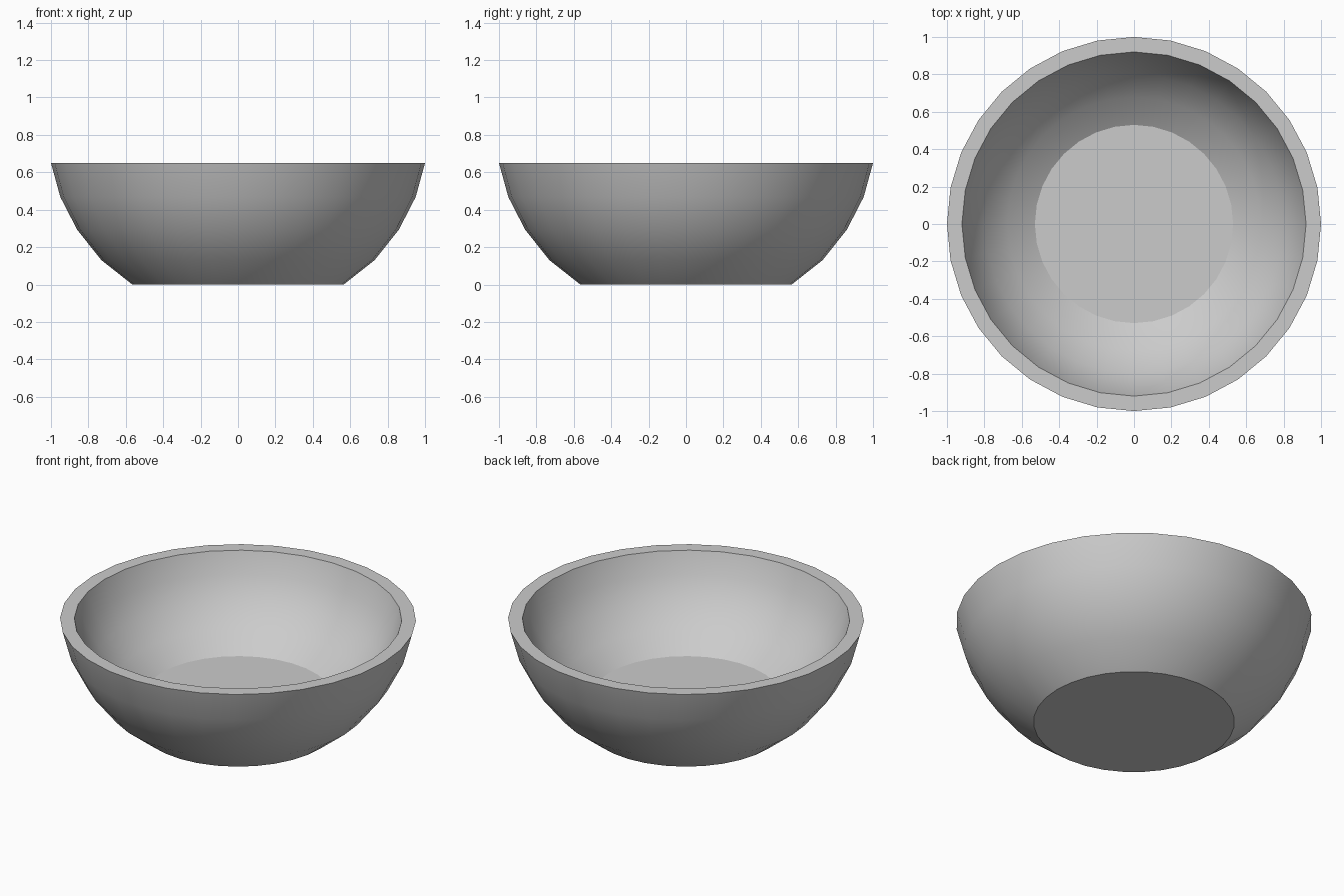
import bpy
import bmesh
from math import sin, cos, tau, radians

if "Cube" in bpy.data.objects:
    bpy.data.objects.remove(bpy.data.objects["Cube"])

SIDES = 32

# Wall profile (radius, height): outer foot up to the rim, then down to the inner floor
outer = [(0.565, 0.0), (0.73, 0.13), (0.86, 0.293), (0.95, 0.468), (1.0, 0.65)]
inner = [(0.92, 0.65), (0.877, 0.52), (0.797, 0.39), (0.678, 0.27), (0.53, 0.175)]


def lathe(name, profile):
    """Revolve an open profile around z and cap both ends."""
    bm = bmesh.new()
    rings = [[bm.verts.new((r * cos(tau * i / SIDES), r * sin(tau * i / SIDES), z))
              for i in range(SIDES)] for r, z in profile]
    for a, b in zip(rings, rings[1:]):
        for i in range(SIDES):
            j = (i + 1) % SIDES
            bm.faces.new((a[i], a[j], b[j], b[i]))
    bm.faces.new(rings[0][::-1])   # underside
    bm.faces.new(rings[-1])        # inner floor
    bmesh.ops.recalc_face_normals(bm, faces=bm.faces)
    mesh = bpy.data.meshes.new(name)
    bm.to_mesh(mesh)
    bm.free()
    obj = bpy.data.objects.new(name, mesh)
    bpy.context.collection.objects.link(obj)
    return obj


# Bowl with smooth walls and crisp rim, foot and floor edges
bowl = lathe("bowl", outer + inner)
bpy.context.view_layer.objects.active = bowl
bowl.select_set(True)
bpy.ops.object.shade_smooth_by_angle(angle=radians(30))
